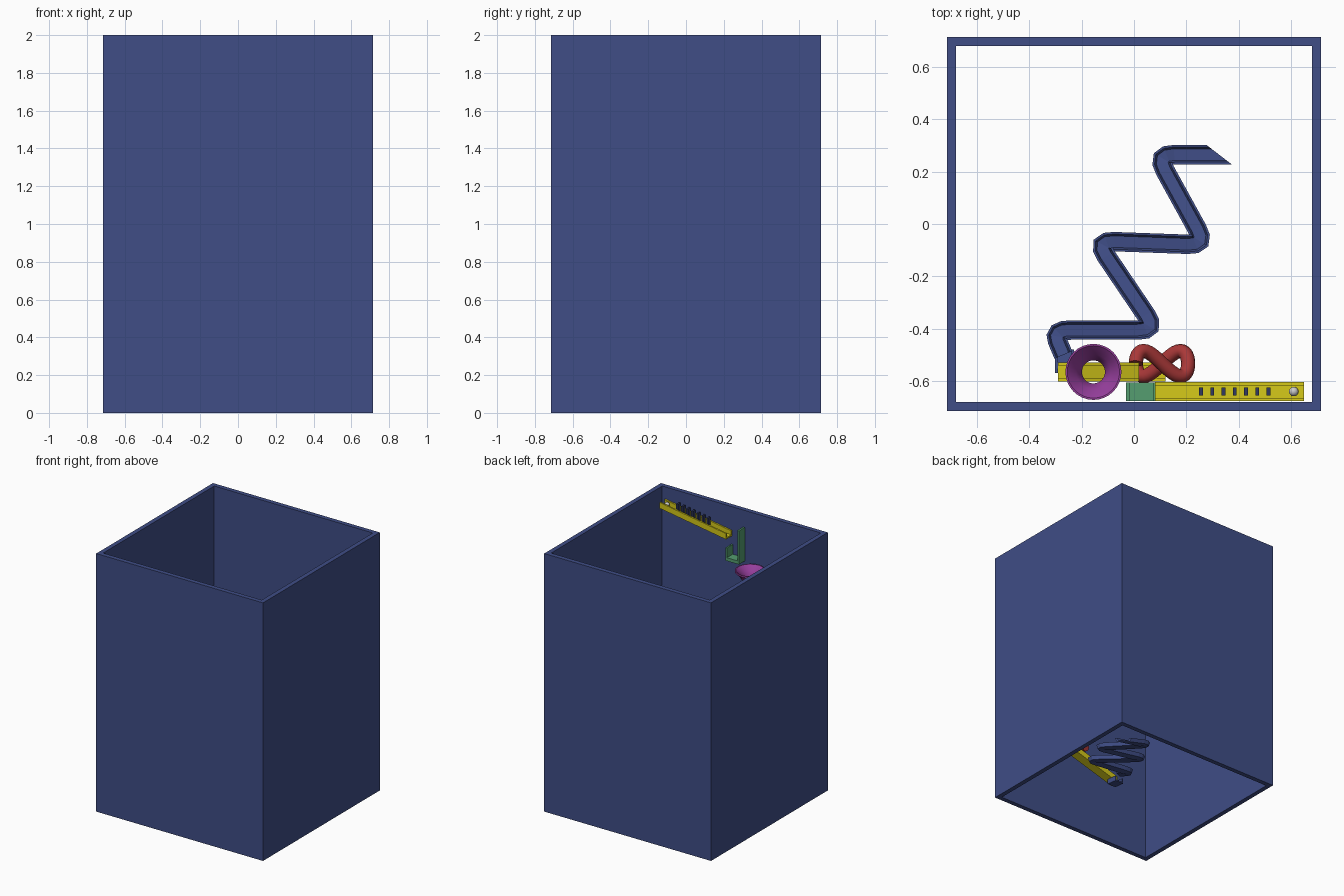
import bpy, bmesh, math
from mathutils import Vector

if "Cube" in bpy.data.objects:
    bpy.data.objects.remove(bpy.data.objects["Cube"])


def material(name, rgb):
    m = bpy.data.materials.new(name)
    m.diffuse_color = (*rgb, 1)
    m.use_nodes = True
    m.node_tree.nodes["Principled BSDF"].inputs["Base Color"].default_value = m.diffuse_color
    return m


BLUE = material("blue", (0.05, 0.075, 0.24))
NAVY = material("navy", (0.03, 0.04, 0.12))
YELLOW = material("yellow", (0.65, 0.57, 0.01))
GREEN = material("green", (0.09, 0.34, 0.16))
PURPLE = material("purple", (0.31, 0.05, 0.34))
RED = material("red", (0.4, 0.04, 0.04))


def finish(name, bm, mat=None, smooth=None):
    bmesh.ops.recalc_face_normals(bm, faces=bm.faces)
    me = bpy.data.meshes.new(name)
    bm.to_mesh(me)
    bm.free()
    ob = bpy.data.objects.new(name, me)
    bpy.context.collection.objects.link(ob)
    if mat:
        me.materials.append(mat)
    if smooth:
        bpy.context.view_layer.objects.active = ob
        ob.select_set(True)
        bpy.ops.object.shade_smooth_by_angle(angle=math.radians(smooth))
        ob.select_set(False)
    return ob


def skin(name, rings, mat, smooth=None, loop=False):
    """Join equal closed rings of points into one capped (or looped) skin."""
    bm = bmesh.new()
    vs = [[bm.verts.new(p) for p in r] for r in rings]
    n, k = len(vs), len(vs[0])
    for i in range(n if loop else n - 1):
        a, b = vs[i], vs[(i + 1) % n]
        for j in range(k):
            bm.faces.new((a[j], a[(j + 1) % k], b[(j + 1) % k], b[j]))
    if not loop:
        bm.faces.new(vs[0])
        bm.faces.new(vs[-1])
    return finish(name, bm, mat, smooth)


def sweep(name, path, profile, mat, end=None, smooth=None):
    """Mitred sweep of a (side, up) profile along a mostly level path."""
    P = [Vector(p) for p in path]
    rings = []
    for i, p in enumerate(P):
        a = (P[i] - P[i - 1]).xy if i else (P[1] - P[0]).xy
        b = (P[i + 1] - P[i]).xy if i < len(P) - 1 else a
        a, b = a.normalized(), b.normalized()
        t = (a + b).normalized()
        side = Vector((-t.y, t.x)) / max(t.dot(a), 0.3)
        if end and i == len(P) - 1:
            side = Vector(end)
        rings.append([(p.x + side.x * s, p.y + side.y * s, p.z + u) for s, u in profile])
    return skin(name, rings, mat, smooth)


def fillet(pts, r, n=4):
    P = [Vector(p) for p in pts]
    out = [P[0]]
    for a, b, c in zip(P, P[1:], P[2:]):
        s = b + (a - b).normalized() * min(r, (a - b).length * 0.45)
        e = b + (c - b).normalized() * min(r, (c - b).length * 0.45)
        for i in range(n + 1):
            t = i / n
            out.append(s * (1 - t) ** 2 + b * 2 * t * (1 - t) + e * t * t)
    return out + [P[-1]]


def channel(w, h, t):
    return [(-w, 0), (w, 0), (w, h), (w - t, h), (w - t, t), (t - w, t), (t - w, h), (-w, h)]


# outer box: four walls, open above and below
O, I = 0.715, 0.68
corners = [(-1, -1), (1, -1), (1, 1), (-1, 1)]
skin("box_walls", [[(x * O, y * O, 0), (x * O, y * O, 2), (x * I, y * I, 2), (x * I, y * I, 0)]
                   for x, y in corners], BLUE, loop=True)

# sloped yellow tracks
rail = channel(0.036, 0.045, 0.012)
sweep("upper_track", [(0.65, -0.64, 1.865), (0.08, -0.64, 1.775)], rail, YELLOW)
sweep("middle_track", [(-0.22, -0.565, 1.3), (0.02, -0.565, 1.2)], rail, YELLOW)
sweep("lower_track", [(0.12, -0.565, 0.54), (-0.29, -0.565, 0.42)], rail, YELLOW)

# row of dominoes standing in the upper track
for i in range(7):
    x = 0.256 + 0.043 * i
    z = 1.775 + (x - 0.08) * 0.158 + 0.012
    bm = bmesh.new()
    bmesh.ops.create_cube(bm, size=1)
    bmesh.ops.scale(bm, vec=(0.014, 0.032, 0.072), verts=bm.verts)
    bmesh.ops.translate(bm, vec=(x, -0.64, z + 0.034), verts=bm.verts)
    finish(f"domino_{i + 1}", bm, NAVY)

# marble at the top of the track
bm = bmesh.new()
bmesh.ops.create_uvsphere(bm, u_segments=24, v_segments=12, radius=0.018)
bmesh.ops.translate(bm, vec=(0.61, -0.64, 1.89), verts=bm.verts)
finish("marble", bm, None, 60)

# green catcher: tall back plate, floor, short front plate
catch = [(-0.03, 1.61), (0.085, 1.61), (0.085, 1.71), (0.073, 1.71),
         (0.073, 1.635), (-0.016, 1.635), (-0.016, 1.87), (-0.03, 1.87)]
skin("catcher", [[(x, y, z) for x, z in catch] for y in (-0.677, -0.605)], GREEN)

# purple funnel turned from a profile
prof = [(0.107, 1.615), (0.1, 1.615), (0.066, 1.58), (0.044, 1.535), (0.044, 1.49),
        (0.053, 1.49), (0.053, 1.53), (0.075, 1.572), (0.107, 1.603)]
N = 32
skin("funnel", [[(-0.155 + r * math.cos(a), -0.565 + r * math.sin(a), z) for r, z in prof]
                for a in (2 * math.pi * i / N for i in range(N))], PURPLE, 40, loop=True)

# red tube descending in figure-eight loops
centre = []
for i in range(97):
    a = 2 * math.pi * 2 * i / 96 + math.pi
    centre.append(Vector((0.107 + 0.1 * math.cos(a), -0.533 + 0.048 * math.sin(2 * a),
                          1.14 - 0.54 * i / 96)))
rings = []
for i, p in enumerate(centre):
    t = (centre[min(i + 1, 96)] - centre[max(i - 1, 0)]).normalized()
    s = t.cross(Vector((0, 0, 1))).normalized()
    u = s.cross(t)
    rings.append([p + 0.027 * (s * math.cos(b) + u * math.sin(b))
                  for b in (2 * math.pi * j / 14 for j in range(14))])
skin("loop_tube", rings, RED, 50)

# blue zigzag trough winding down to its slanted outlet
path = fillet([(-0.27, -0.5, 0.46), (-0.31, -0.405, 0.44), (0.085, -0.405, 0.40),
               (-0.145, -0.065, 0.345), (0.275, -0.08, 0.29), (0.085, 0.265, 0.23),
               (0.325, 0.265, 0.18)], 0.07)
trough = [(-0.037, 0.03), (-0.028, 0), (0.028, 0), (0.037, 0.03),
          (0.029, 0.03), (0.022, 0.009), (-0.022, 0.009), (-0.029, 0.03)]
sweep("zigzag_trough", path, trough, BLUE, end=(-1.3, 1.0))

# blue connector between lower track and trough
sweep("trough_inlet", [(-0.265, -0.57, 0.40), (-0.265, -0.48, 0.39)],
      channel(0.036, 0.04, 0.01), BLUE)
